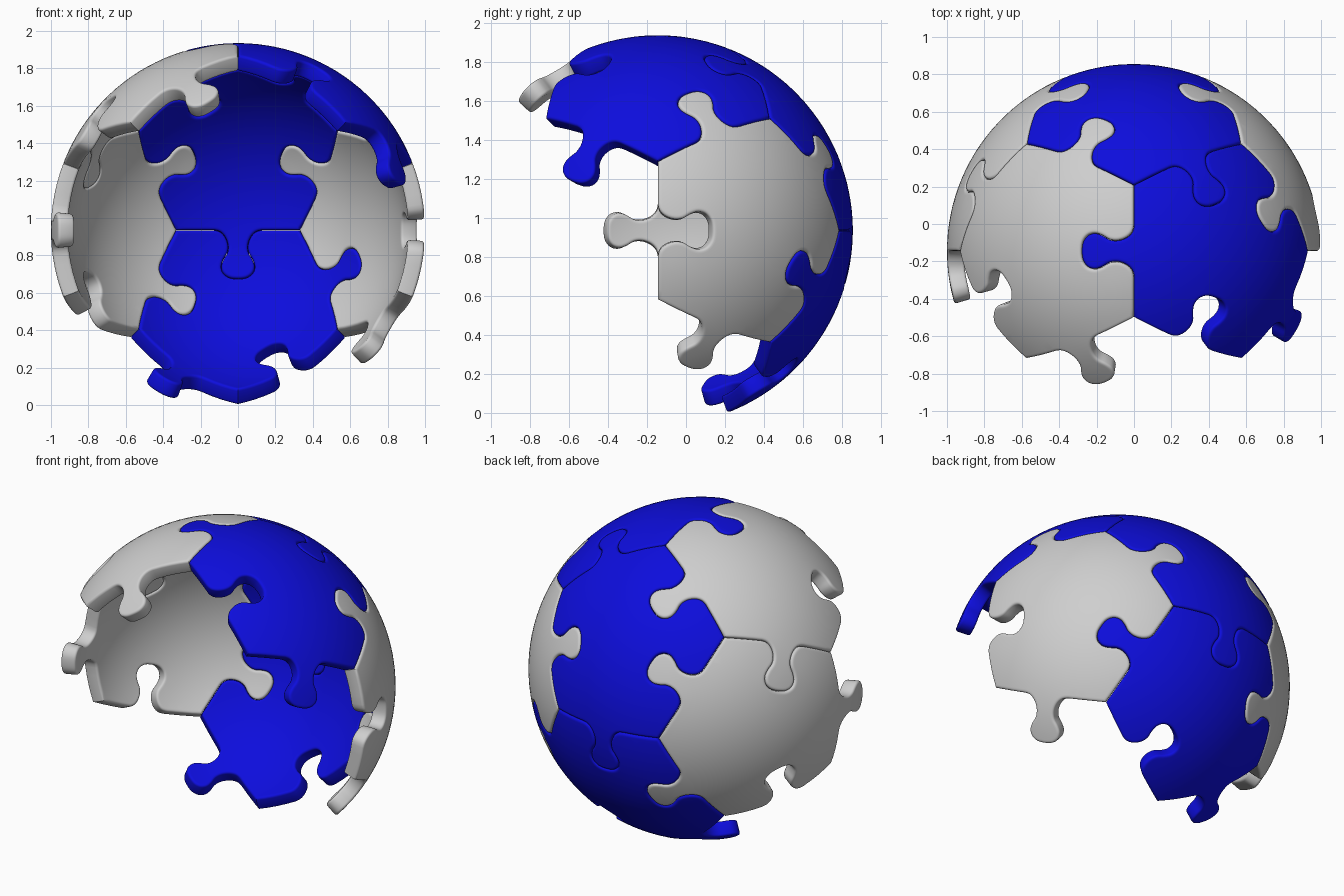
import bpy, bmesh, math
from mathutils import Vector
from mathutils.geometry import delaunay_2d_cdt

if "Cube" in bpy.data.objects:
    bpy.data.objects.remove(bpy.data.objects["Cube"])

PHI = (1 + 5 ** 0.5) / 2
CENTRE = Vector((0, -0.145, 0.935))
R_OUT, R_IN = 1.0, 0.91
BEVEL, GUARD, GAP = 0.014, 0.008, 0.001


def material(name, rgb):
    m = bpy.data.materials.new(name)
    m.diffuse_color = (*rgb, 1)
    m.use_nodes = True
    m.node_tree.nodes["Principled BSDF"].inputs["Base Color"].default_value = m.diffuse_color
    return m


GREY = material("light grey", (0.62, 0.62, 0.62))
BLUE = material("blue", (0.004, 0.004, 0.72))

# Dodecahedron corners and the directions of its twelve faces
corners = [Vector((x, y, z)) for x in (-1, 1) for y in (-1, 1) for z in (-1, 1)]
for a in (-1, 1):
    for b in (-1, 1):
        corners += [Vector((0, a / PHI, b * PHI)), Vector((a / PHI, b * PHI, 0)),
                    Vector((b * PHI, 0, a / PHI))]
corners = [c.normalized() for c in corners]
FACES = {
    "top_left": (-1, 0, PHI), "top_right": (1, 0, PHI),
    "bottom_left": (-1, 0, -PHI), "bottom_right": (1, 0, -PHI),
    "back_upper": (0, PHI, 1), "back_lower": (0, PHI, -1),
    "front_upper": (0, -PHI, 1), "front_lower": (0, -PHI, -1),
    "right_back": (PHI, 1, 0), "left_back": (-PHI, 1, 0),
    "right_front": (PHI, -1, 0), "left_front": (-PHI, -1, 0),
}
FACES = {k: Vector(v).normalized() for k, v in FACES.items()}

# Pieces present: colour and the neighbours their tabs point to (other sides are sockets)
PIECES = {
    "top_left": (GREY, {"back_upper", "left_back", "front_upper"}),
    "top_right": (BLUE, {"top_left", "right_front"}),
    "back_upper": (BLUE, {"back_lower", "top_right"}),
    "back_lower": (BLUE, {"right_back", "bottom_left"}),
    "right_back": (GREY, {"back_upper", "top_right", "bottom_right"}),
    "left_back": (GREY, {"back_upper", "back_lower", "left_front"}),
}

# Half of the jigsaw tab profile: along the edge, outwards
HALF = [(-0.14, 0), (-0.103, 0.010), (-0.074, 0.040), (-0.058, 0.085), (-0.062, 0.130),
        (-0.086, 0.172), (-0.099, 0.212), (-0.088, 0.252), (-0.052, 0.279), (0, 0.286)]


def tab_profile(half_len):
    ctrl = HALF + [(-u, v) for u, v in HALF[-2::-1]]
    pts = [Vector(p) for p in [(-0.18, 0)] + ctrl + [(0.18, 0)]]
    out = [(-half_len + (half_len - 0.14) * i / 4, 0) for i in range(4)]
    for i in range(1, len(pts) - 2):
        p0, p1, p2, p3 = pts[i - 1:i + 3]
        for k in range(4):
            t = k / 4
            q = 0.5 * (2 * p1 + (p2 - p0) * t + (2 * p0 - 5 * p1 + 4 * p2 - p3) * t * t
                       + (3 * p1 - p0 - 3 * p2 + p3) * t ** 3)
            out.append((q.x, q.y))
    out += [(0.14 + (half_len - 0.14) * i / 4, 0) for i in range(4)]
    return out


def frame(c):
    a = c.orthogonal().normalized()
    return a, c.cross(a)


def outline(c, tabs):
    # Counter-clockwise outline on the unit sphere
    a, b = frame(c)
    ring = sorted(sorted(corners, key=lambda p: -p.dot(c))[:5],
                  key=lambda p: math.atan2(p.dot(b), p.dot(a)))
    pts = []
    for i in range(5):
        A, B = ring[i], ring[(i + 1) % 5]
        m, e = (A + B).normalized(), (B - A).normalized()
        d = e.cross(m)
        other = 2 * c.dot(m) * m - c
        neighbour = max(FACES, key=lambda n: FACES[n].dot(other))
        s = 1 if neighbour in tabs else -1
        for u, v in tab_profile(A.angle(B) / 2):
            v *= s
            pts.append(math.cos(v) * (math.cos(u) * m + math.sin(u) * e) + math.sin(v) * d)
    return pts


def inset(pts, w):
    out, n = [], len(pts)
    for i, p in enumerate(pts):
        n1 = p.cross(p - pts[i - 1]).normalized()
        n2 = p.cross(pts[(i + 1) % n] - p).normalized()
        k = (n1 + n2).normalized()
        out.append((p + k * (w / max(k.dot(n1), 0.6))).normalized())
    return out


def build_piece(name, mat, tabs):
    c = FACES[name]
    a, b = frame(c)
    base = outline(c, tabs)
    n = len(base)
    # Section of the rim: rounded outer edge, wall, rounded inner edge
    arc = [(BEVEL * (1 - math.sin(t)), BEVEL * (1 - math.cos(t)))
           for t in (0, math.pi / 6, math.pi / 3, math.pi / 2)]
    section = [(BEVEL + GUARD, R_OUT)] + [(w, R_OUT - h) for w, h in arc]
    section += [(w, R_IN + h) for w, h in reversed(arc)] + [(BEVEL + GUARD, R_IN)]
    bm = bmesh.new()
    rings = [[bm.verts.new(p * r) for p in inset(base, w + GAP)] for w, r in section]
    for r0, r1 in zip(rings, rings[1:]):
        for i in range(n):
            j = (i + 1) % n
            bm.faces.new((r0[i], r1[i], r1[j], r0[j]))
    # Curved outer and inner skins
    rim = inset(base, BEVEL + GUARD + GAP)
    flat = [Vector((p.dot(a) / p.dot(c), p.dot(b) / p.dot(c))) for p in rim]
    step = 0.06
    grid = [Vector((i * step + (j % 2) * step / 2, j * step * 0.866))
            for i in range(-18, 19) for j in range(-20, 21)]
    grid = [g for g in grid if min((g - f).length for f in flat) > 0.02]
    vs, _, tris, orig, _, _ = delaunay_2d_cdt(flat + grid, [], [list(range(n))], 1, 1e-6)
    for r, ring, flip in ((R_OUT, rings[0], False), (R_IN, rings[-1], True)):
        made = {}
        for tri in tris:
            for k in tri:
                if k not in made:
                    src = [o for o in orig[k] if o < n]
                    p = (c + a * vs[k].x + b * vs[k].y).normalized() * r
                    made[k] = ring[src[0]] if src else bm.verts.new(p)
            f = [made[k] for k in tri]
            bm.faces.new(f[::-1] if flip else f)
    bmesh.ops.recalc_face_normals(bm, faces=bm.faces)
    me = bpy.data.meshes.new(name + "_piece")
    bm.to_mesh(me)
    bm.free()
    me.materials.append(mat)
    ob = bpy.data.objects.new(name + "_piece", me)
    ob.location = CENTRE
    bpy.context.collection.objects.link(ob)
    bpy.ops.object.select_all(action='DESELECT')
    ob.select_set(True)
    bpy.context.view_layer.objects.active = ob
    bpy.ops.object.shade_smooth_by_angle(angle=math.radians(38))


for piece, (mat, tabs) in PIECES.items():
    build_piece(piece, mat, tabs)
